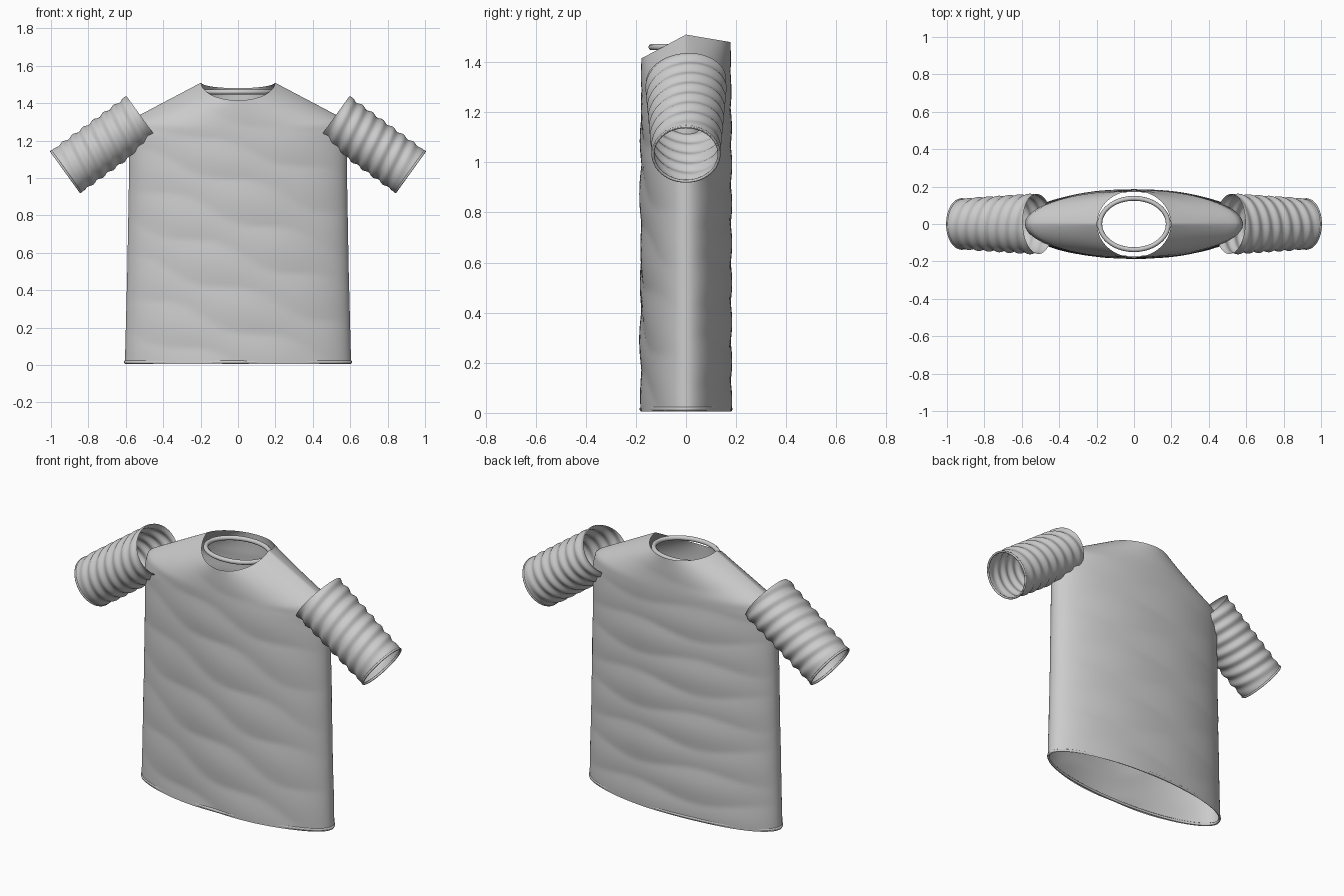
import bpy, math
from mathutils import Vector

if "Cube" in bpy.data.objects:
    bpy.data.objects.remove(bpy.data.objects["Cube"])


def loft(name, rings, closed_v=False):
    """Skin a list of closed point loops into a smooth sheet."""
    n = len(rings[0])
    verts = [p for r in rings for p in r]
    count = len(rings) if closed_v else len(rings) - 1
    faces = []
    for i in range(count):
        a, b = i * n, ((i + 1) % len(rings)) * n
        for j in range(n):
            k = (j + 1) % n
            faces.append((a + j, a + k, b + k, b + j))
    me = bpy.data.meshes.new(name)
    me.from_pydata(verts, [], faces)
    ob = bpy.data.objects.new(name, me)
    bpy.context.collection.objects.link(ob)
    for p in me.polygons:
        p.use_smooth = True
    return ob


def band(name, centre, u, v, tube, n=96, m=10):
    """Thin rolled edge around an ellipse spanned by vectors u and v."""
    axis = u.cross(v).normalized()
    rings = []
    for j in range(m):
        b = math.tau * j / m
        ring = []
        for i in range(n):
            a = math.tau * i / n
            c = u * math.cos(a) + v * math.sin(a)
            ring.append(centre + c + c.normalized() * tube * math.cos(b)
                        + axis * tube * math.sin(b))
        rings.append(ring)
    return loft(name, rings, True)


def interp(z, pts):
    for (z0, a), (z1, b) in zip(pts, pts[1:]):
        if z <= z1:
            return a + (b - a) * (z - z0) / (z1 - z0)
    return pts[-1][1]


# Torso: elliptical rings narrowing along the shoulders to the neckline
WIDTH = [(0, 0.605), (0.5, 0.592), (1.0, 0.583), (1.25, 0.582),
         (1.315, 0.565), (1.345, 0.51), (1.51, 0.197)]
rings = []
ROWS, N = 90, 120
for i in range(ROWS + 1):
    z = 0.005 + 1.505 * i / ROWS
    w = interp(z, WIDTH)
    drop = min(max((z - 1.0) / 0.51, 0), 1) ** 1.5
    ring = []
    for j in range(N):
        a = math.tau * j / N
        c, s = math.cos(a), math.sin(a)
        x = w * c
        # soft cloth folds, slanted in front and level at the back
        if s < 0:
            fold = 0.006 * math.sin(16 * z + 5 * x) + 0.003 * math.sin(9 * x - 6 * z)
        else:
            fold = 0.006 * math.sin(20 * z + 0.6) + 0.003 * math.sin(8 * x)
        fade = abs(s) * (1 - drop)
        y = 0.178 * s + math.copysign(fold * fade, s)
        dz = (0.095 if s < 0 else 0.03) * abs(s) * drop
        ring.append((x, y, z - dz))
    rings.append(ring)
loft("torso", rings)

# Rolled hem and collar
band("bottom_hem", Vector((0, 0, 0.016)), Vector((0.602, 0, 0)), Vector((0, 0.178, 0)), 0.008)
band("collar", Vector((0, 0, 1.46)), Vector((0.183, 0, 0)), Vector((0, 0.137, 0)), 0.013)

# Sleeves: rippled open tubes with cuffs
for side, label in ((1, "left"), (-1, "right")):
    p0 = Vector((0.515 * side, 0, 1.325))
    p1 = Vector((0.925 * side, 0, 1.03))
    d = (p1 - p0).normalized()
    up = Vector((-d.z * side, 0, d.x * side))
    out = Vector((0, 1, 0))
    rings = []
    for i in range(71):
        t = i / 70
        ring = []
        for j in range(64):
            a = math.tau * j / 64
            r = 0.005 * math.sin(math.tau * 7.5 * t + 2 * a) * min(1, 6 * (1 - t))
            ring.append(p0.lerp(p1, t) + up * (0.137 + r) * math.cos(a)
                        + out * (0.160 - 0.027 * t + r) * math.sin(a))
        rings.append(ring)
    loft(label + "_sleeve", rings)
    band(label + "_cuff", p1 - d * 0.006, up * 0.134, out * 0.132, 0.006, 64)
